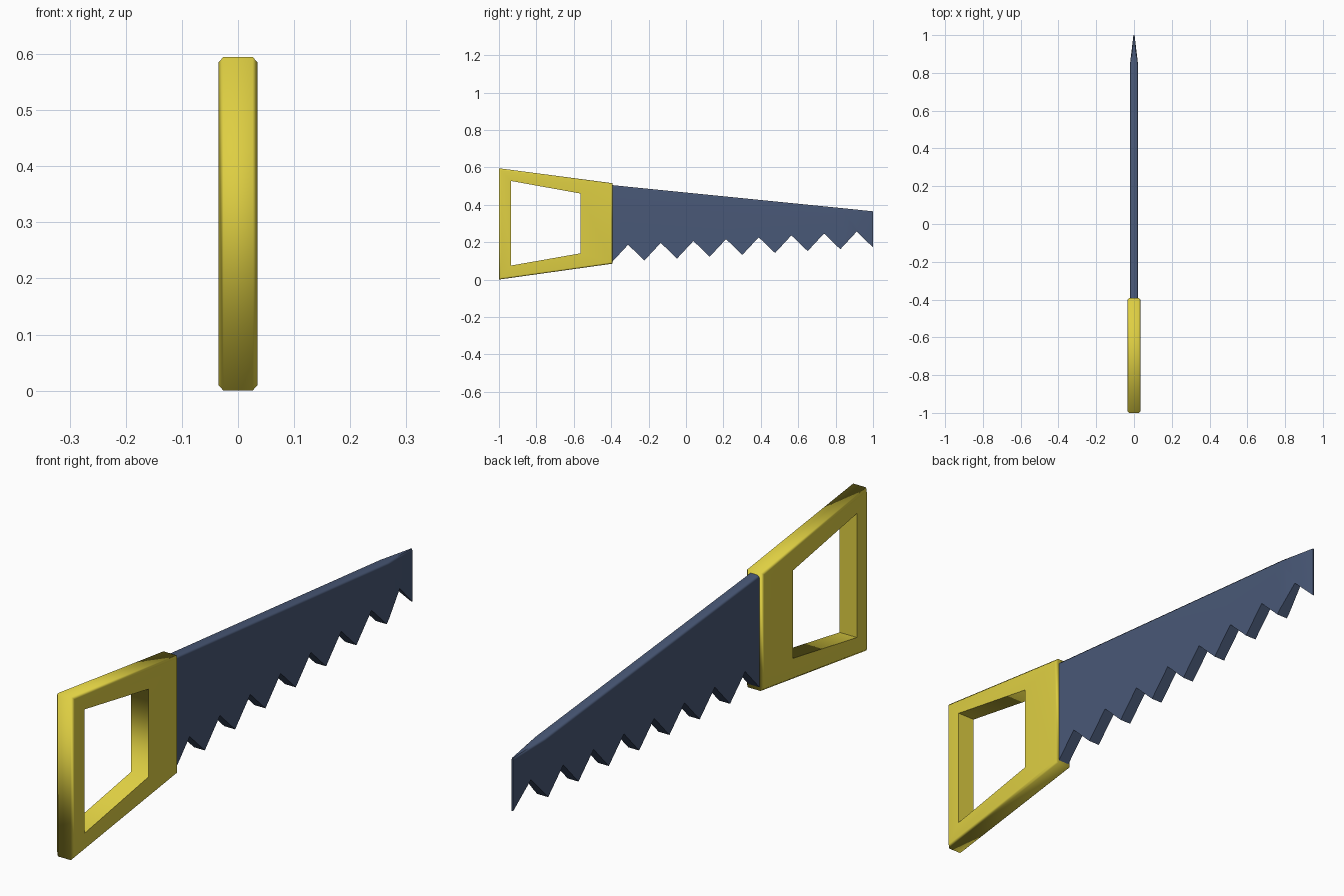
import bpy
import bmesh
import math

cube = bpy.data.objects.get("Cube")
if cube:
    bpy.data.objects.remove(cube, do_unlink=True)


def material(name, rgb):
    mat = bpy.data.materials.new(name)
    mat.use_nodes = True
    color = (*rgb, 1)
    mat.diffuse_color = color
    mat.node_tree.nodes["Principled BSDF"].inputs["Base Color"].default_value = color
    return mat


def finish(bm, name, mat, angle):
    bmesh.ops.recalc_face_normals(bm, faces=bm.faces)
    mesh = bpy.data.meshes.new(name)
    bm.to_mesh(mesh)
    bm.free()
    obj = bpy.data.objects.new(name, mesh)
    bpy.context.collection.objects.link(obj)
    mesh.materials.append(mat)
    bpy.ops.object.select_all(action="DESELECT")
    obj.select_set(True)
    bpy.context.view_layer.objects.active = obj
    bpy.ops.object.shade_smooth_by_angle(angle=math.radians(angle))
    weighted = obj.modifiers.new("Weighted normals", "WEIGHTED_NORMAL")
    weighted.keep_sharp = True
    return obj


def loop(bm, profile, x):
    return [bm.verts.new((x, y, z)) for y, z in profile]


yellow = material("yellow_handle", (0.73, 0.62, 0.055))
steel = material("blue_steel", (0.066, 0.098, 0.184))

# Handle: tapered frame with an open grip and chamfered outer edges
outer = [(-1, 0), (-0.392, 0.085), (-0.392, 0.515), (-1, 0.595)]
inner = [(-0.935, 0.075), (-0.565, 0.14), (-0.565, 0.46), (-0.935, 0.527)]
half = 0.035
bm = bmesh.new()
out_l, out_r = loop(bm, outer, half), loop(bm, outer, -half)
in_l, in_r = loop(bm, inner, half), loop(bm, inner, -half)
for i in range(4):
    j = (i + 1) % 4
    for a, b in ((out_l, in_l), (in_l, in_r), (in_r, out_r), (out_r, out_l)):
        bm.faces.new((a[i], a[j], b[j], b[i]))
rim = set(out_l), set(out_r)
edges = [e for e in bm.edges if any(set(e.verts) <= s for s in rim)]
bmesh.ops.bevel(bm, geom=edges, offset=0.009, segments=1, affect="EDGES")
finish(bm, "handle", yellow, 85)

# Blade: sloping back, eight teeth, thinned toward the tip
heel, pitch, teeth = -0.397, 0.1746, 8
profile = [(1, 0.365), (heel, 0.505)]
for k in range(teeth):
    y, z = heel + k * pitch, 0.092 + 0.01 * k
    profile += [(y, z), (y + pitch / 2, z + 0.094)]
profile.append((1, 0.172))
thick, taper_start, tip = 0.022, 0.84, 0.003
bm = bmesh.new()
left, right = loop(bm, profile, thick), loop(bm, profile, -thick)
bm.faces.new(left)
bm.faces.new(right)
count = len(profile)
for i in range(count):
    j = (i + 1) % count
    bm.faces.new((left[i], left[j], right[j], right[i]))
bmesh.ops.recalc_face_normals(bm, faces=bm.faces)

# Chamfer along the back of the blade
back = [e for e in bm.edges if set(e.verts) in ({left[0], left[1]}, {right[0], right[1]})]
bmesh.ops.bevel(bm, geom=back, offset=0.008, segments=1, affect="EDGES")

# Taper past a cut line near the tip
bmesh.ops.bisect_plane(bm, geom=bm.verts[:] + bm.edges[:] + bm.faces[:],
                       plane_co=(0, taper_start, 0), plane_no=(0, 1, 0))
for v in bm.verts:
    t = max(0, (v.co.y - taper_start) / (1 - taper_start))
    v.co.x *= 1 - t * (1 - tip / thick)
finish(bm, "blade", steel, 50)
